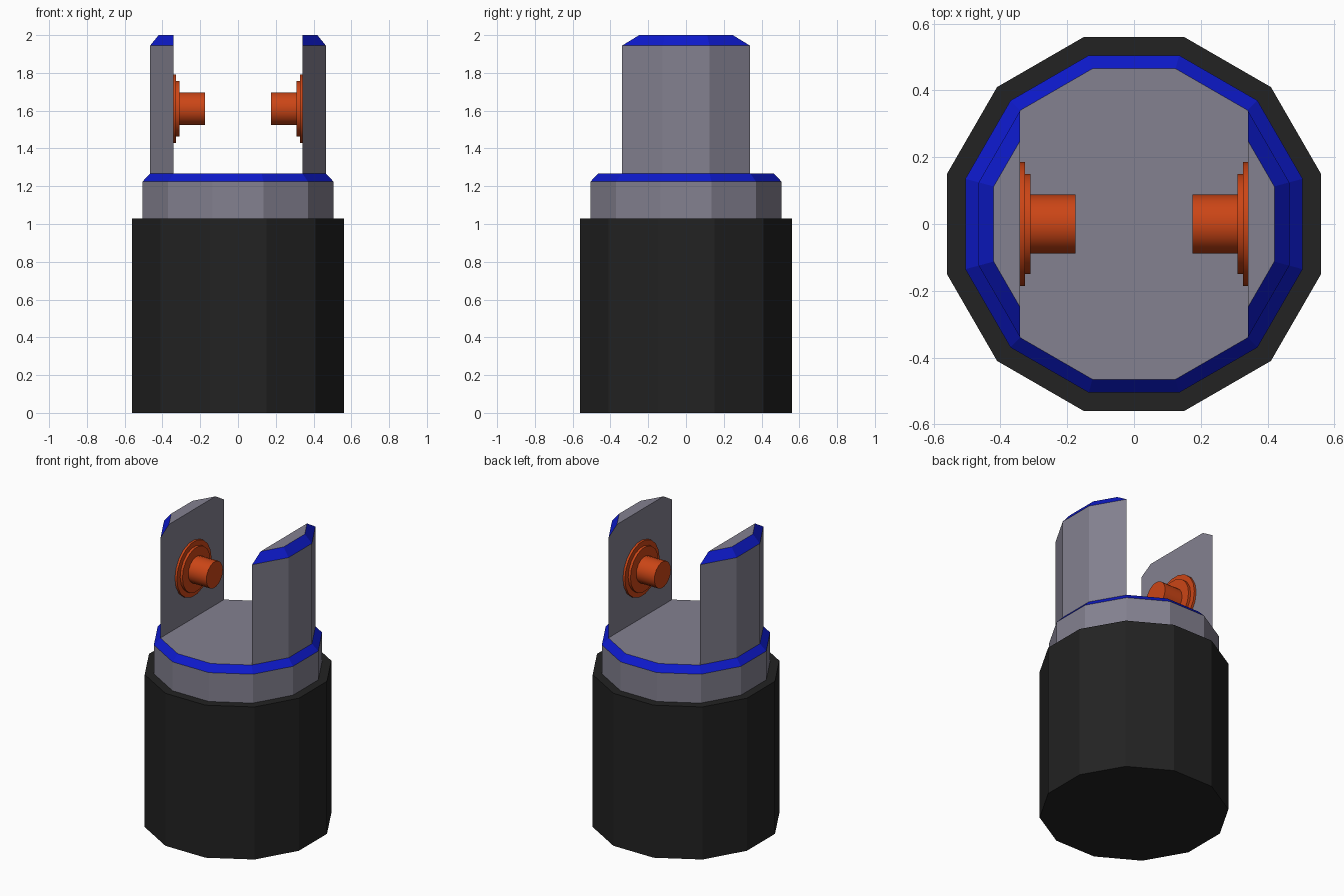
import bpy, bmesh, math
from mathutils import Vector

if "Cube" in bpy.data.objects:
    bpy.data.objects.remove(bpy.data.objects["Cube"])


def material(name, color):
    m = bpy.data.materials.new(name)
    m.diffuse_color = (*color, 1)
    m.use_nodes = True
    m.node_tree.nodes["Principled BSDF"].inputs["Base Color"].default_value = m.diffuse_color
    return m


GREY = material("metal_grey", (0.23, 0.22, 0.28))
BLUE = material("edge_blue", (0.004, 0.01, 0.6))
BLACK = material("grip_black", (0.016, 0.016, 0.016))
ORANGE = material("peg_orange", (0.6, 0.06, 0.008))


def lathe(bm, profile, sides, phase, bands=()):
    """Stack regular polygons given as (radius, height); bands are material 1."""
    rings = []
    for r, z in profile:
        rings.append([bm.verts.new((r * math.cos(phase + 2 * math.pi * i / sides),
                                    r * math.sin(phase + 2 * math.pi * i / sides), z))
                      for i in range(sides)])
    for k in range(len(rings) - 1):
        a, b = rings[k], rings[k + 1]
        for i in range(sides):
            j = (i + 1) % sides
            bm.faces.new((a[i], a[j], b[j], b[i])).material_index = int(k in bands)
    bm.faces.new(rings[0][::-1])
    bm.faces.new(rings[-1])


def finish(name, bm, mats):
    bmesh.ops.recalc_face_normals(bm, faces=bm.faces)
    me = bpy.data.meshes.new(name)
    bm.to_mesh(me)
    bm.free()
    for m in mats:
        me.materials.append(m)
    ob = bpy.data.objects.new(name, me)
    bpy.context.collection.objects.link(ob)
    return ob


def dodecagon(bm, profile, bands=()):
    """Twelve-sided stack measured across its flats."""
    k = 1 / math.cos(math.pi / 12)
    lathe(bm, [(r * k, z) for r, z in profile], 12, math.pi / 12, bands)


# Dark handle grip
bm = bmesh.new()
dodecagon(bm, [(0.56, 0), (0.56, 1.03)])
finish("grip", bm, [BLACK])

# Collar with blue bevel
bm = bmesh.new()
dodecagon(bm, [(0.505, 1.03), (0.505, 1.225), (0.465, 1.268)], bands=(1,))
finish("collar", bm, [GREY, BLUE])

INNER = 0.342
for side, label in ((-1, "left"), (1, "right")):
    # Upright prong: a slice of a twelve-sided column
    bm = bmesh.new()
    dodecagon(bm, [(0.465, 1.268), (0.465, 1.945), (0.42, 2.0)], bands=(1,))
    cut = bmesh.ops.bisect_plane(bm, geom=bm.verts[:] + bm.edges[:] + bm.faces[:],
                                 plane_co=(side * INNER, 0, 0), plane_no=(side, 0, 0),
                                 clear_inner=True)
    edges = [e for e in bm.edges if e.is_boundary]
    for f in bmesh.ops.holes_fill(bm, edges=edges, sides=0)["faces"]:
        f.material_index = 0
    finish(label + "_prong", bm, [GREY, BLUE])

    # Stepped peg pointing inwards
    bm = bmesh.new()
    lathe(bm, [(0.185, 0), (0.185, 0.015), (0.15, 0.015), (0.15, 0.032),
               (0.088, 0.032), (0.088, 0.167)], 18, math.pi / 2)
    peg = finish(label + "_peg", bm, [ORANGE])
    peg.rotation_euler = (0, -side * math.pi / 2, 0)
    peg.location = Vector((side * INNER, 0, 1.61))
    bpy.ops.object.select_all(action='DESELECT')
    peg.select_set(True)
    bpy.context.view_layer.objects.active = peg
    bpy.ops.object.shade_smooth_by_angle(angle=math.radians(30))
